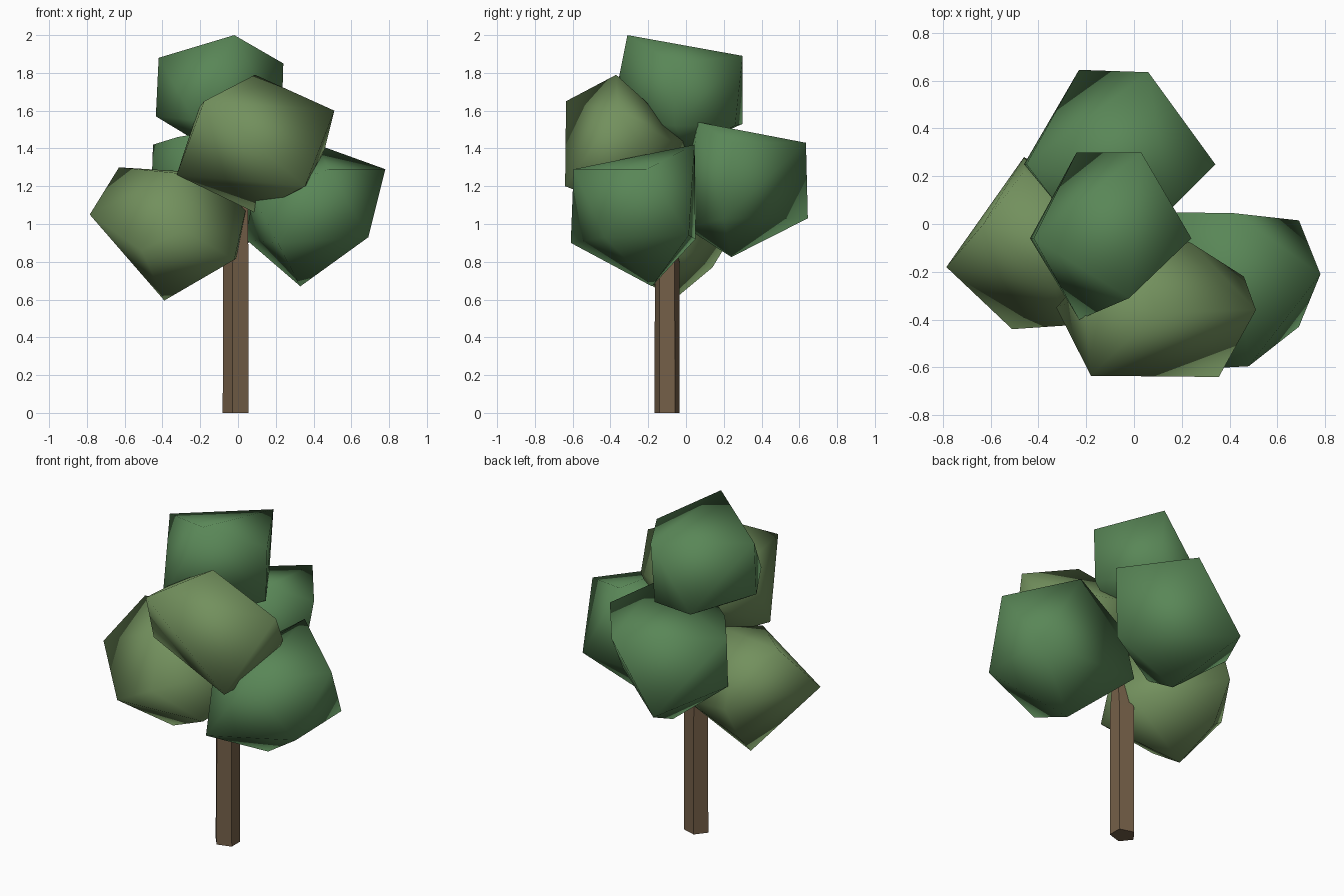
import bpy, bmesh, math

if "Cube" in bpy.data.objects:
    bpy.data.objects.remove(bpy.data.objects["Cube"])


def material(name, rgb):
    m = bpy.data.materials.new(name)
    m.diffuse_color = (*rgb, 1)
    m.use_nodes = True
    m.node_tree.nodes["Principled BSDF"].inputs["Base Color"].default_value = m.diffuse_color
    return m


GREEN = material("leaf_green", (0.10, 0.24, 0.095))
OLIVE = material("leaf_olive", (0.17, 0.28, 0.11))
BARK = material("bark", (0.175, 0.115, 0.065))


def add_object(name, bm, mat, smooth):
    bmesh.ops.recalc_face_normals(bm, faces=bm.faces)
    for f in bm.faces:
        f.smooth = smooth
    me = bpy.data.meshes.new(name)
    bm.to_mesh(me)
    bm.free()
    me.materials.append(mat)
    ob = bpy.data.objects.new(name, me)
    bpy.context.collection.objects.link(ob)
    return ob


def leaf_clump(name, corners, mat):
    """Faceted foliage lump: convex hull around a few corner points."""
    bm = bmesh.new()
    for c in corners:
        bm.verts.new(c)
    bmesh.ops.convex_hull(bm, input=bm.verts)
    loose = [v for v in bm.verts if not v.link_faces]
    bmesh.ops.delete(bm, geom=loose, context='VERTS')
    # merge nearly flat triangles into broad facets, keeping every corner
    bmesh.ops.dissolve_limit(bm, angle_limit=math.radians(5),
                             verts=[], edges=bm.edges)
    return add_object(name, bm, mat, True)


# Foliage
leaf_clump("top_leaves", [
    (-.02, -.31, 2.0), (.24, -.06, 1.85), (.03, .30, 1.89), (-.42, -.06, 1.88),
    (-.435, -.06, 1.57), (-.24, .30, 1.53), (.03, .26, 1.52), (.23, -.06, 1.52),
    (-.23, -.40, 1.55), (-.27, -.1, 1.47), (.02, 0, 1.40)], GREEN)

leaf_clump("front_leaves", [
    (.09, -.37, 1.79), (.51, -.36, 1.60), (.46, -.22, 1.40), (.355, -.64, 1.20),
    (-.18, -.635, 1.65), (-.325, -.35, 1.26), (.09, -.28, 1.06), (.24, -.08, 1.44),
    (-.21, -.3, 1.61), (0, .02, 1.44), (.37, -.25, 1.20), (-.02, -.16, 1.58)], OLIVE)

leaf_clump("left_leaves", [
    (-.785, -.18, 1.05), (-.63, .0, 1.30), (-.33, -.27, 1.27), (-.46, .28, 1.0),
    (-.46, .22, 1.2), (-.51, -.44, .86), (-.29, -.425, .97), (-.39, -.07, .595),
    (-.46, .14, .77), (-.02, -.31, .81), (0, 0, .83), (.04, -.13, 1.07),
    (-.15, -.12, 1.27)], OLIVE)

leaf_clump("right_leaves", [
    (.42, .045, 1.42), (.78, -.21, 1.29), (.69, .015, .94), (.69, -.43, .93),
    (.48, -.595, 1.29), (.21, -.61, .90), (.33, -.18, .67), (.04, .05, .92),
    (.08, -.35, 1.15), (.12, .05, 1.2)], GREEN)

leaf_clump("back_leaves", [
    (.15, .06, 1.54), (.34, .25, 1.43), (.06, .635, 1.43), (-.23, .645, 1.03),
    (-.45, .25, 1.42), (-.46, .25, 1.13), (-.08, .24, .825), (.29, .2, 1.03),
    (-.1, 0, .98), (-.2, .0, 1.48), (-.32, .08, 1.46)], GREEN)

# Trunk: five-sided post, tapering to a branch tip inside the leaves
SIDES = 5
bm = bmesh.new()
rings = []
for x, y, z, r in [(-.005, -.1, 0, .076), (-.005, -.1, .80, .074), (.035, -.1, 1.12, .022)]:
    rings.append([bm.verts.new((x + r * math.cos(a), y + r * .92 * math.sin(a), z))
                  for a in (math.tau * (i + .5) / SIDES for i in range(SIDES))])
for lo, hi in zip(rings, rings[1:]):
    for i in range(SIDES):
        j = (i + 1) % SIDES
        bm.faces.new((lo[i], lo[j], hi[j], hi[i]))
bm.faces.new(rings[0][::-1])
bm.faces.new(rings[-1])
add_object("trunk", bm, BARK, False)
